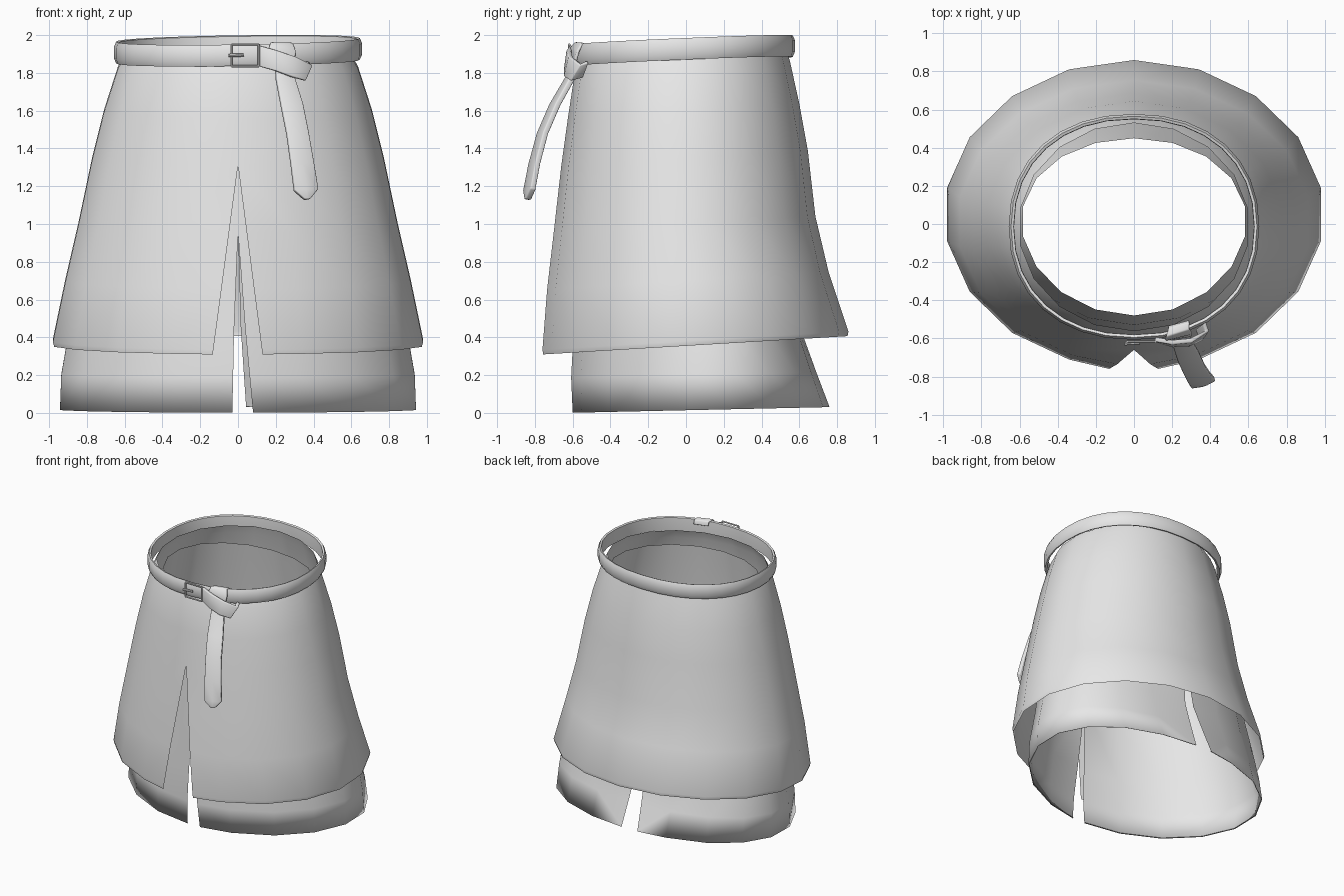
import bpy, bmesh, math
from mathutils import Vector

cube = bpy.data.objects.get("Cube")
if cube:
    bpy.data.objects.remove(cube, do_unlink=True)

GREY = (0.8, 0.8, 0.8, 1)
cloth = bpy.data.materials.new("light grey")
cloth.use_nodes = True
cloth.diffuse_color = GREY
cloth.node_tree.nodes["Principled BSDF"].inputs["Base Color"].default_value = GREY


def finish(name, bm, angle=40):
    bmesh.ops.remove_doubles(bm, verts=bm.verts, dist=0.0005)
    bmesh.ops.recalc_face_normals(bm, faces=bm.faces)
    mesh = bpy.data.meshes.new(name)
    bm.to_mesh(mesh)
    bm.free()
    mesh.materials.append(cloth)
    ob = bpy.data.objects.new(name, mesh)
    bpy.context.scene.collection.objects.link(ob)
    bpy.ops.object.select_all(action="DESELECT")
    ob.select_set(True)
    bpy.context.view_layer.objects.active = ob
    bpy.ops.object.shade_smooth_by_angle(angle=math.radians(angle))
    return ob


def bridge(bm, rows, closed=False):
    """Join neighbouring rows of vertices with quads."""
    rows = [[bm.verts.new(p) for p in row] for row in rows]
    pairs = list(zip(rows, rows[1:])) + ([(rows[-1], rows[0])] if closed else [])
    for a, b in pairs:
        for i in range(len(a) - 1):
            bm.faces.new((a[i], a[i + 1], b[i + 1], b[i]))


def slit_x(z, slit, side):
    """Edge of a tapering slit: (apex z, apex x, hem x on -x side, hem x on +x side)."""
    if not slit or z >= slit[0] - 0.001:
        return 0
    t = (slit[0] - z) / slit[0]
    return slit[1] + t * ((slit[3] if side > 0 else slit[2]) - slit[1])


def skirt(name, profile, tilt, angle, front_slit, back_slit=None, steps=9):
    """Profile rows are (height, front y, back y, half width, backward shift of the sides)."""
    bm = bmesh.new()
    for side in (1, -1):
        rows = []
        for z, front, back, rx, shift in profile:
            cy, ry = (front + back) / 2, (back - front) / 2
            row = []
            for i in range(steps + 1):
                a = math.pi * (i / steps - 0.5)
                x = side * rx * math.cos(a)
                y = cy + ry * math.sin(a) + shift * math.cos(a) ** 2
                height = z + tilt * y
                if i == 0:
                    x = slit_x(height, front_slit, side)
                if i == steps:
                    x = slit_x(height, back_slit, side)
                row.append((x, y, height))
            rows.append(row)
        bridge(bm, rows)
    return finish(name, bm, angle)


# Outer skirt with a front slit and a narrow straight hem
skirt("outer_skirt", [
    (1.90, -0.56, 0.53, 0.605, 0), (1.83, -0.59, 0.55, 0.645, 0),
    (1.60, -0.625, 0.60, 0.72, 0), (1.35, -0.66, 0.645, 0.783, 0),
    (1.00, -0.70, 0.685, 0.858, 0), (0.70, -0.735, 0.755, 0.928, 0),
    (0.38, -0.76, 0.86, 0.995, 0), (0.355, -0.756, 0.855, 0.988, 0)],
    0.06, 60, (1.31, 0, -0.175, 0.17))

# Inner skirt, open at front and back, with a soft rolled hem
skirt("inner_skirt", [
    (1.80, -0.48, 0.45, 0.59, 0.03), (1.40, -0.53, 0.51, 0.69, 0.05),
    (0.965, -0.56, 0.56, 0.79, 0.08), (0.45, -0.595, 0.60, 0.905, 0.14),
    (0.20, -0.608, 0.69, 0.95, 0.10), (0.014, -0.60, 0.76, 0.957, 0.065),
    (0.016, -0.592, 0.752, 0.949, 0.065)],
    0.022, 120, (0.95, -0.01, -0.03, 0.08), (0.97, -0.02, -0.10, 0.045))


def power(v, e):
    return math.copysign(abs(v) ** e, v)


# Belt: a rounded band swept round the waist, higher at the back and left
bm = bmesh.new()
section = [(0, -0.057), (0.012, -0.03), (0.012, 0.03), (0, 0.057),
           (-0.014, 0.052), (-0.016, 0), (-0.014, -0.052)]
rings = []
for off, h in section:
    ring = []
    for i in range(33):
        a = math.tau * (i % 32) / 32
        x = (0.645 + off) * power(math.cos(a), 0.91)
        y = -0.015 + (0.58 + off) * power(math.sin(a), 0.91)
        ring.append((x, y, 1.918 + 0.042 * y + 0.015 * x + h))
    rings.append(ring)
bridge(bm, rings, closed=True)
finish("belt", bm, 50)


def strap(name, stations, thickness):
    """Flat band through pairs of edge points."""
    bm = bmesh.new()
    bridge(bm, stations)
    ob = finish(name, bm, 50)
    solid = ob.modifiers.new("thickness", "SOLIDIFY")
    solid.thickness = thickness
    solid.offset = 0
    bevel = ob.modifiers.new("soft_edges", "BEVEL")
    bevel.width = 0.006
    bevel.segments = 2
    return ob


# Hanging end of the belt with a pointed tip
path = [(0.23, -0.585, 1.86), (0.25, -0.615, 1.77), (0.285, -0.695, 1.63),
        (0.315, -0.76, 1.48), (0.34, -0.803, 1.32), (0.36, -0.83, 1.18)]
across = Vector((0.057, 0.018, 0.004))
stations = [(Vector(p) - across * k, Vector(p), Vector(p) + across * k)
            for p, k in zip(path, (0.6, 0.85, 1, 1, 1.05, 1.1))]
tip = Vector((0.365, -0.838, 1.13))
stations.append((tip - across * 0.25, tip, tip + across * 0.25))
strap("hanging_strap", stations, 0.03)

# Knot: diagonal wrap leaving the buckle, and a loop over the belt
strap("knot_wrap", [
    [(0.11, -0.605, 1.835), (0.11, -0.605, 1.945)],
    [(0.20, -0.635, 1.81), (0.20, -0.62, 1.92)],
    [(0.28, -0.635, 1.78), (0.30, -0.61, 1.885)],
    [(0.35, -0.605, 1.76), (0.385, -0.56, 1.845)],
    [(0.33, -0.55, 1.78), (0.37, -0.52, 1.86)]], 0.025)
strap("knot_loop", [
    [(0.17, -0.605, 1.88), (0.30, -0.585, 1.86)],
    [(0.165, -0.605, 1.935), (0.305, -0.57, 1.915)],
    [(0.17, -0.585, 1.957), (0.29, -0.55, 1.953)],
    [(0.18, -0.55, 1.95), (0.29, -0.52, 1.948)],
    [(0.18, -0.54, 1.92), (0.29, -0.51, 1.92)]], 0.016)


def bar(name, start, end, radius):
    """Thin eight-sided rod between two points."""
    start, end = Vector(start), Vector(end)
    axis = end - start
    bm = bmesh.new()
    bmesh.ops.create_cone(bm, cap_ends=True, segments=8, radius1=radius,
                          radius2=radius, depth=axis.length)
    bm.transform(axis.to_track_quat("Z", "Y").to_matrix().to_4x4())
    bmesh.ops.translate(bm, verts=bm.verts, vec=(start + end) / 2)
    return finish(name, bm)


# Square buckle frame and pin
corners = [(-0.035, -0.618, 1.835), (0.11, -0.618, 1.835),
           (0.11, -0.618, 1.95), (-0.035, -0.618, 1.95)]
for part, i in (("bottom", 0), ("left", 1), ("top", 2), ("right", 3)):
    bar("buckle_" + part, corners[i], corners[(i + 1) % 4], 0.006)
bar("buckle_pin", (-0.05, -0.628, 1.892), (0.03, -0.622, 1.895), 0.009)
